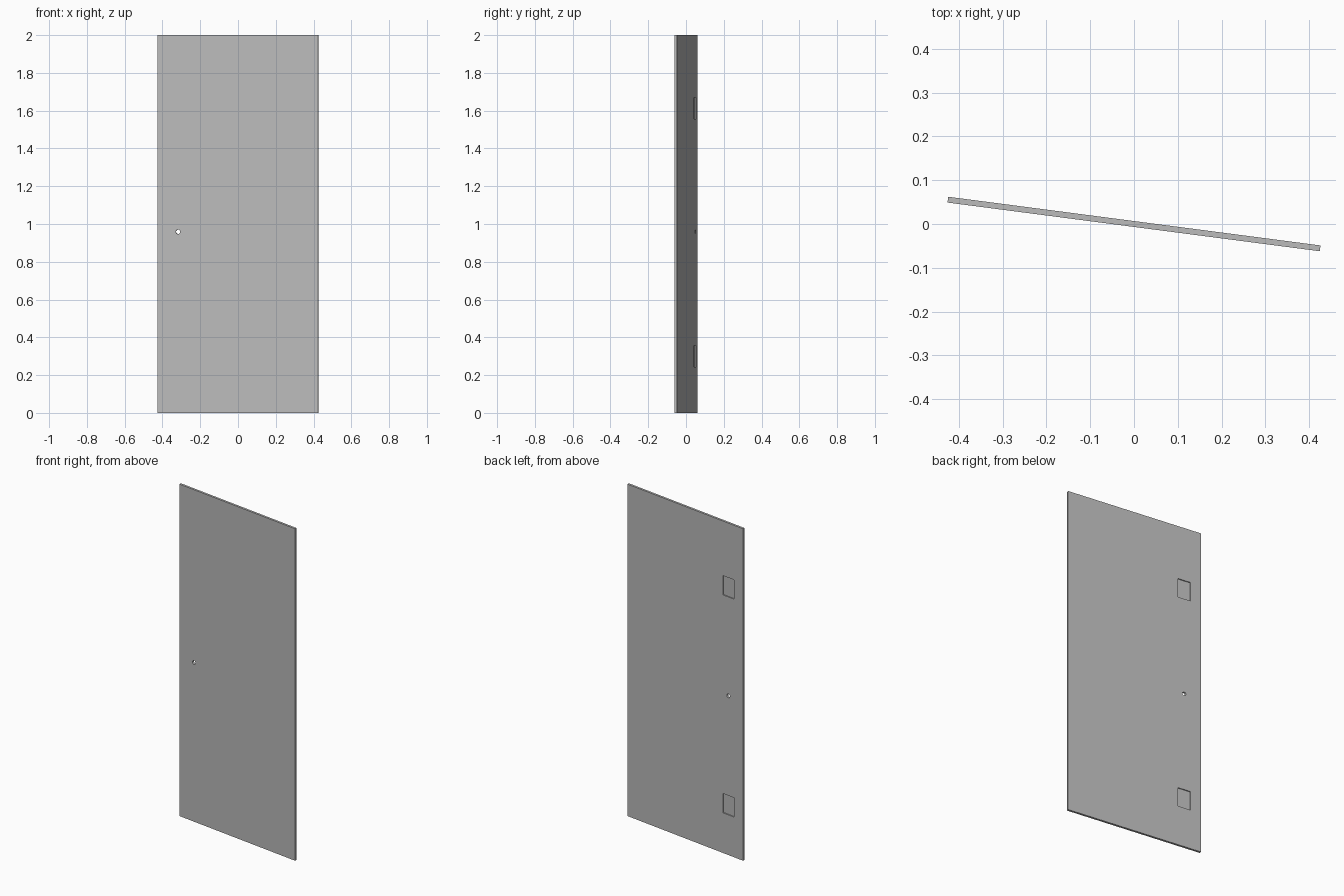
import bpy
import math

WIDTH, HEIGHT, THICK = 0.857, 2.0, 0.0133
SWING = math.radians(-7.45)
FITTING_X = -WIDTH / 2 + 0.109   # shared centre line of hole and pockets
POCKET_DEPTH = 0.006

old = bpy.data.objects.get("Cube")
if old:
    bpy.data.objects.remove(old, do_unlink=True)

grey = bpy.data.materials.new("plain grey")
grey.use_nodes = True
colour = (0.5, 0.5, 0.5, 1)
grey.diffuse_color = colour
grey.node_tree.nodes["Principled BSDF"].inputs["Base Color"].default_value = colour


def box(name, size, centre):
    bpy.ops.mesh.primitive_cube_add(size=1, location=centre)
    obj = bpy.context.object
    obj.name = name
    obj.scale = size
    bpy.ops.object.transform_apply(location=True, rotation=True, scale=True)
    obj.data.materials.append(grey)
    return obj


def cut(target, cutter):
    cutter.hide_render = True
    mod = target.modifiers.new("cut", 'BOOLEAN')
    mod.operation = 'DIFFERENCE'
    mod.solver = 'EXACT'
    mod.object = cutter
    bpy.context.view_layer.objects.active = target
    bpy.ops.object.modifier_apply(modifier=mod.name)
    bpy.data.objects.remove(cutter, do_unlink=True)


# Door slab
panel = box("door_panel", (WIDTH, THICK, HEIGHT), (0, 0, HEIGHT / 2))

# Shallow rectangular pockets in the back face
for z in (0.3, 1.613):
    cut(panel, box("pocket_cutter", (0.08, 2 * POCKET_DEPTH, 0.116),
                   (FITTING_X, THICK / 2, z)))

# Round handle hole right through the slab
bpy.ops.mesh.primitive_cylinder_add(vertices=32, radius=0.0115, depth=0.1,
                                    location=(FITTING_X, 0, 0.959),
                                    rotation=(math.pi / 2, 0, 0))
hole = bpy.context.object
hole.data.materials.append(grey)
cut(panel, hole)

# Slightly turned stance, smooth only around the hole
bpy.ops.object.select_all(action='DESELECT')
panel.select_set(True)
bpy.context.view_layer.objects.active = panel
panel.rotation_euler.z = SWING
bpy.ops.object.transform_apply(location=False, rotation=True, scale=False)
bpy.ops.object.shade_smooth_by_angle(angle=math.radians(30))
